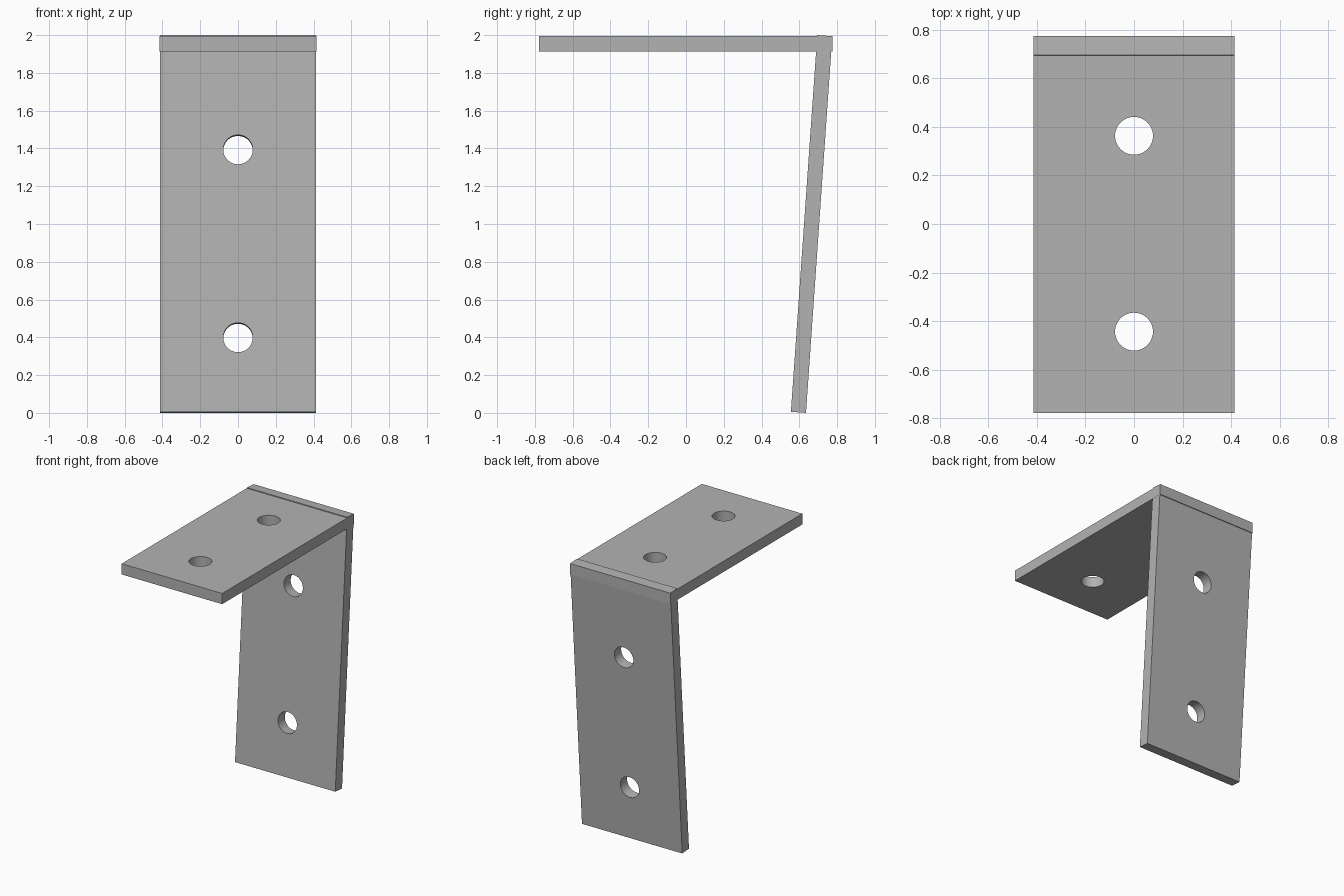
import bpy, math
from mathutils import Matrix, Vector

cube = bpy.data.objects.get("Cube")
if cube:
    bpy.data.objects.remove(cube)

GREY = (0.45, 0.45, 0.45, 1)
mat = bpy.data.materials.new("grey_metal")
mat.use_nodes = True
mat.diffuse_color = GREY
mat.node_tree.nodes["Principled BSDF"].inputs["Base Color"].default_value = GREY

HOLE_R = 0.078


def drilled_plate(name, size, centre, tilt, holes):
    """Flat bar lying along its local y, with round holes through local z."""
    place = Matrix.Translation(centre) @ Matrix.Rotation(tilt, 4, 'X')
    bpy.ops.mesh.primitive_cube_add(size=1)
    plate = bpy.context.object
    plate.name = name
    plate.data.transform(Matrix.Diagonal((*size, 1)))
    plate.data.materials.append(mat)
    plate.matrix_world = place
    for i, y in enumerate(holes):
        bpy.ops.mesh.primitive_cylinder_add(vertices=48, radius=HOLE_R, depth=size[2] * 3)
        cutter = bpy.context.object
        cutter.name = f"{name}_hole_cutter_{i + 1}"
        cutter.data.materials.append(mat)
        cutter.matrix_world = place @ Matrix.Translation((0, y, 0))
        cutter.hide_render = True
        cutter.hide_viewport = True
        mod = plate.modifiers.new("hole", 'BOOLEAN')
        mod.operation = 'DIFFERENCE'
        mod.solver = 'EXACT'
        mod.object = cutter
    bpy.ops.object.select_all(action='DESELECT')
    plate.select_set(True)
    bpy.context.view_layer.objects.active = plate
    # Apply the holes and drop the cutters
    for mod in list(plate.modifiers):
        cutter = mod.object
        bpy.ops.object.modifier_apply(modifier=mod.name)
        bpy.data.objects.remove(cutter)
    bpy.ops.object.shade_smooth_by_angle(angle=math.radians(30))
    return plate


# Horizontal arm of the bracket
drilled_plate("top_arm", (0.829, 1.553, 0.08), Vector((0, -0.002, 1.954)), 0,
              (0.365, -0.441))

# Upright arm, leaning back by four degrees
drilled_plate("upright_arm", (0.827, 1.999, 0.08), Vector((0, 0.665, 1.0)),
              math.radians(86), (0.392, -0.605))
